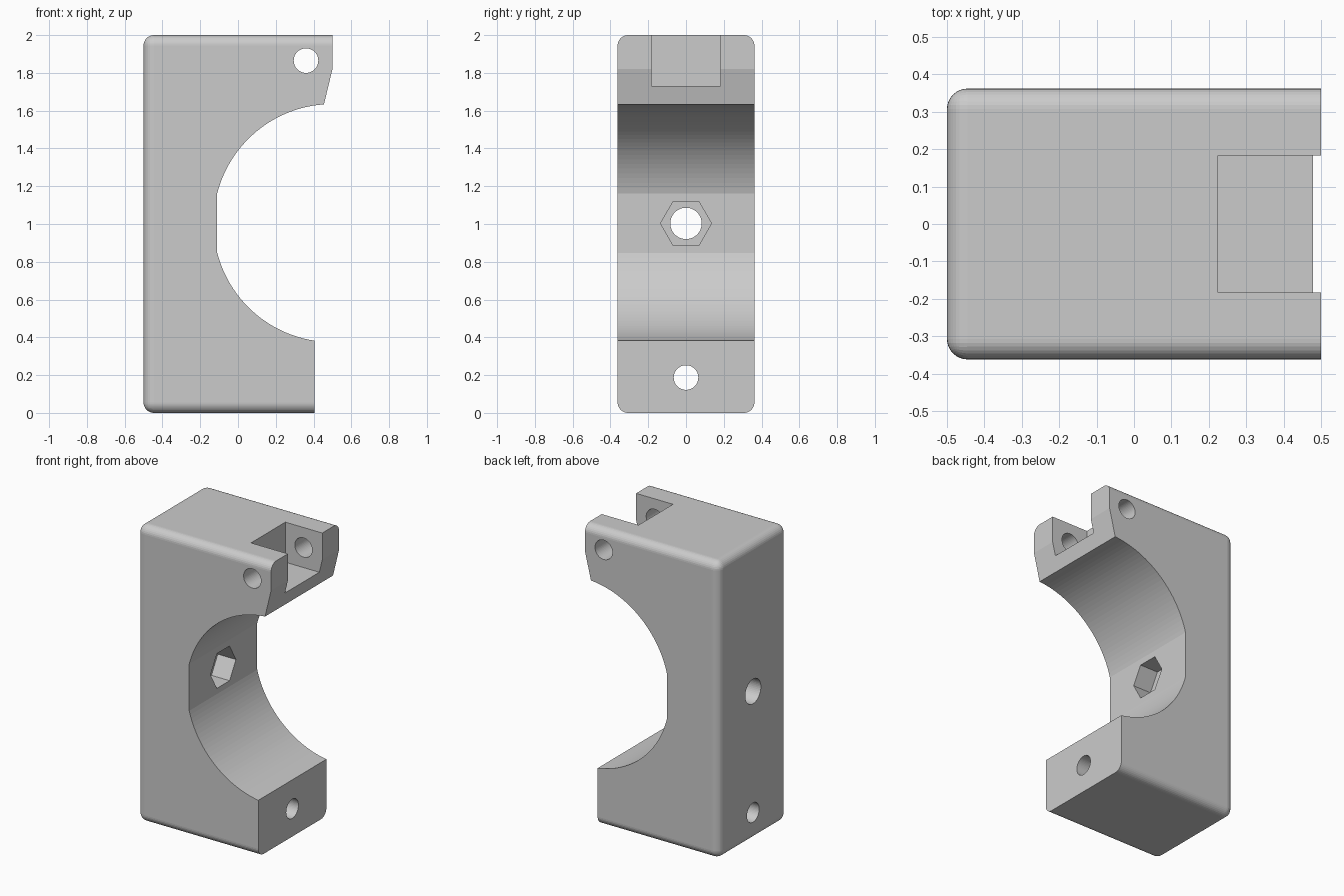
import bpy, bmesh
from math import sin, cos, pi, radians, acos
from mathutils import Vector

if "Cube" in bpy.data.objects:
    bpy.data.objects.remove(bpy.data.objects["Cube"])


def prism(name, pts, axis, lo, hi):
    """Extrude a 2D outline along x (pts = y,z), y (pts = x,z) or z (pts = x,y)."""
    place = {'x': lambda a, b, t: (t, a, b),
             'y': lambda a, b, t: (a, t, b),
             'z': lambda a, b, t: (a, b, t)}[axis]
    bm = bmesh.new()
    ends = [[bm.verts.new(place(a, b, t)) for a, b in pts] for t in (lo, hi)]
    bm.faces.new(ends[0])
    bm.faces.new(ends[1][::-1])
    n = len(pts)
    for i in range(n):
        j = (i + 1) % n
        bm.faces.new((ends[0][i], ends[0][j], ends[1][j], ends[1][i]))
    bmesh.ops.recalc_face_normals(bm, faces=bm.faces)
    mesh = bpy.data.meshes.new(name)
    bm.to_mesh(mesh)
    bm.free()
    obj = bpy.data.objects.new(name, mesh)
    bpy.context.collection.objects.link(obj)
    return obj


def ring(ca, cb, r, n):
    return [(ca + r * cos(2 * pi * i / n), cb + r * sin(2 * pi * i / n)) for i in range(n)]


def rect(a0, a1, b0, b1):
    return [(a0, b0), (a1, b0), (a1, b1), (a0, b1)]


def arc(cx, cz, r, start, end, n):
    return [(cx + r * cos(start + (end - start) * i / n),
             cz + r * sin(start + (end - start) * i / n)) for i in range(n + 1)]


def apply_mod(obj, mod):
    bpy.context.view_layer.objects.active = obj
    bpy.ops.object.modifier_apply(modifier=mod.name)


def cut(obj, cutter):
    cutter.hide_render = True
    mod = obj.modifiers.new("cut", 'BOOLEAN')
    mod.operation = 'DIFFERENCE'
    mod.solver = 'EXACT'
    mod.object = cutter
    apply_mod(obj, mod)
    bpy.data.objects.remove(cutter)


# Rounded block, overlong to the right so that end is trimmed square
HALF_Y = 0.362
body = prism("clamp_half", rect(-0.5, 0.8, 0, 2), 'y', -HALF_Y, HALF_Y)
bevel = body.modifiers.new("round", 'BEVEL')
bevel.width = 0.055
bevel.segments = 8
apply_mod(body, bevel)

# Right-hand outline: hinge lip, pipe seat with flat bottom, lower jaw
CX, CZ, R, FLAT = 0.5, 1.005, 0.63, -0.11
top, mid, low = (acos((x - CX) / R) for x in (0.455, FLAT, 0.405))
outline = [(1, 2.2), (0.5, 2.2), (0.5, 1.82)]
outline += arc(CX, CZ, R, top, mid, 28)
outline += arc(CX, CZ, R, 2 * pi - mid, 2 * pi - low, 28)
outline += [(0.405, -0.2), (1, -0.2)]
cut(body, prism("outline_cutter", outline, 'y', -1, 1))

# Hinge slot and pin hole
cut(body, prism("slot_cutter", rect(0.225, 0.9, -0.183, 0.183), 'z', 1.73, 2.2))
cut(body, prism("pin_cutter", ring(0.36, 1.865, 0.065, 48), 'y', -1, 1))

# Clamp screw hole, mounting hole and hexagonal nut pocket
cut(body, prism("screw_cutter", ring(0, 0.187, 0.065, 48), 'x', -1, 1))
cut(body, prism("mount_cutter", ring(0, 1.003, 0.083, 48), 'x', -1, 1))
cut(body, prism("nut_cutter", ring(0, 1.003, 0.135, 6), 'x', FLAT - 0.135, 0.3))
